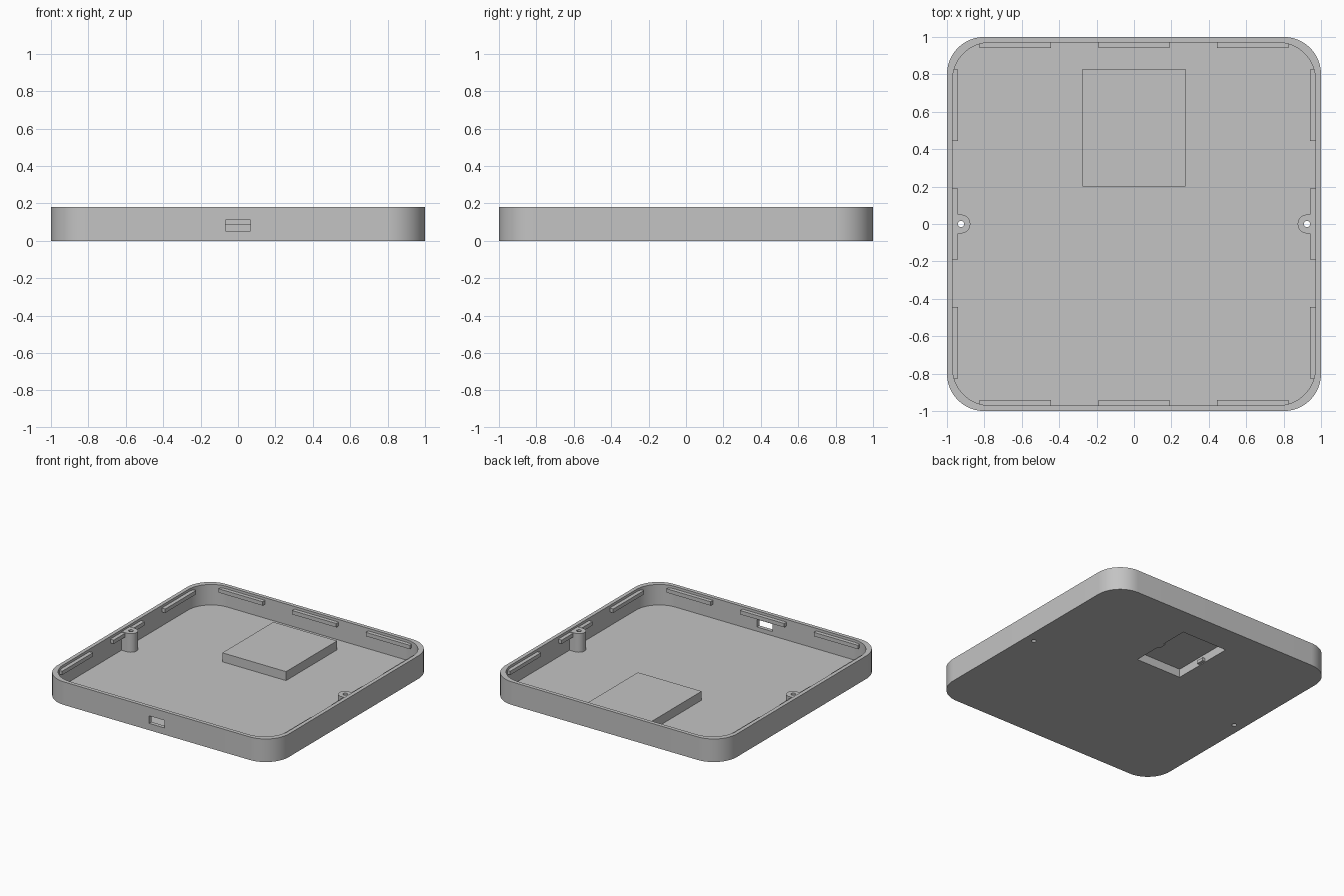
import bpy, bmesh, math

if "Cube" in bpy.data.objects:
    bpy.data.objects.remove(bpy.data.objects["Cube"])

H, FLOOR, WALL, R = 0.18, 0.02, 0.03, 0.20

grey = bpy.data.materials.new("grey plastic")
grey.diffuse_color = (0.55, 0.55, 0.55, 1)
grey.use_nodes = True
grey.node_tree.nodes["Principled BSDF"].inputs["Base Color"].default_value = grey.diffuse_color


def prism(name, outline, z0, z1):
    """Extrude a flat outline between two heights."""
    bm = bmesh.new()
    base = bm.faces.new([bm.verts.new((x, y, z0)) for x, y in outline])
    top = bmesh.ops.extrude_face_region(bm, geom=[base])["geom"]
    bmesh.ops.translate(bm, vec=(0, 0, z1 - z0),
                        verts=[v for v in top if isinstance(v, bmesh.types.BMVert)])
    bmesh.ops.recalc_face_normals(bm, faces=bm.faces)
    mesh = bpy.data.meshes.new(name)
    bm.to_mesh(mesh)
    bm.free()
    mesh.materials.append(grey)
    obj = bpy.data.objects.new(name, mesh)
    bpy.context.collection.objects.link(obj)
    return obj


def box(name, x0, x1, y0, y1, z0, z1):
    return prism(name, [(x0, y0), (x1, y0), (x1, y1), (x0, y1)], z0, z1)


def arc(cx, cy, r, a0, a1, n):
    return [(cx + r * math.cos(math.radians(a0 + (a1 - a0) * i / n)),
             cy + r * math.sin(math.radians(a0 + (a1 - a0) * i / n))) for i in range(n + 1)]


def rounded_square(half, r, n=20):
    c = half - r
    pts = []
    for k, (sx, sy) in enumerate([(1, 1), (-1, 1), (-1, -1), (1, -1)]):
        pts += arc(sx * c, sy * c, r, 90 * k, 90 * k + 90, n)
    return pts


def combine(target, tool, operation):
    """Apply a boolean and discard the tool."""
    mod = target.modifiers.new("shape", "BOOLEAN")
    mod.operation, mod.object, mod.solver = operation, tool, "EXACT"
    bpy.context.view_layer.objects.active = target
    bpy.ops.object.modifier_apply(modifier=mod.name)
    bpy.data.objects.remove(tool, do_unlink=True)


# Tray shell: rounded slab hollowed from above
tray = prism("tray", rounded_square(1.0, R), 0, H)
combine(tray, prism("hollow", rounded_square(1.0 - WALL, R), FLOOR, H + 0.1), "DIFFERENCE")

# Raised housing with a pocket open to the underside
combine(tray, box("housing", -0.275, 0.275, 0.20, 0.83, 0.01, 0.09), "UNION")
combine(tray, box("pocket", -0.195, 0.195, 0.27, 0.775, -0.05, 0.065), "DIFFERENCE")

# Port opening through the front wall
combine(tray, box("port", -0.067, 0.067, -1.1, -0.93, 0.053, 0.112), "DIFFERENCE")

# Small catches on the pocket sides
for s, side in ((-1, "left"), (1, "right")):
    xs = sorted((s * 0.172, s * 0.205))
    box("pocket_catch_" + side, *xs, 0.49, 0.55, 0.005, 0.03)

# Screw posts against the side walls, drilled through the floor
for s, side in ((-1, "left"), (1, "right")):
    outline = [(0.98, 0.05)] + arc(0.925, 0, 0.05, 90, 270, 20) + [(0.98, -0.05)]
    post = prism("screw_post_" + side, [(s * x, y) for x, y in outline], 0.01, 0.165)
    for part in (post, tray):
        hole = prism("hole", arc(s * 0.925, 0, 0.017, 0, 345, 23), -0.05, 0.25)
        combine(part, hole, "DIFFERENCE")

# Snap ribs: three along each inner wall
for i, (a, b) in enumerate([(-0.825, -0.445), (-0.19, 0.19), (0.445, 0.825)]):
    for s, front_back, left_right in ((-1, "front", "left"), (1, "back", "right")):
        d = sorted((s * 0.94, s * 0.975))
        box(f"snap_rib_{front_back}_{i}", a, b, *d, 0.13, 0.16)
        box(f"snap_rib_{left_right}_{i}", *d, a, b, 0.13, 0.16)

# Smooth the round walls, keep the edges crisp
for obj in bpy.context.scene.objects:
    obj.select_set(True)
    bpy.context.view_layer.objects.active = obj
bpy.ops.object.shade_smooth_by_angle(angle=math.radians(30))
